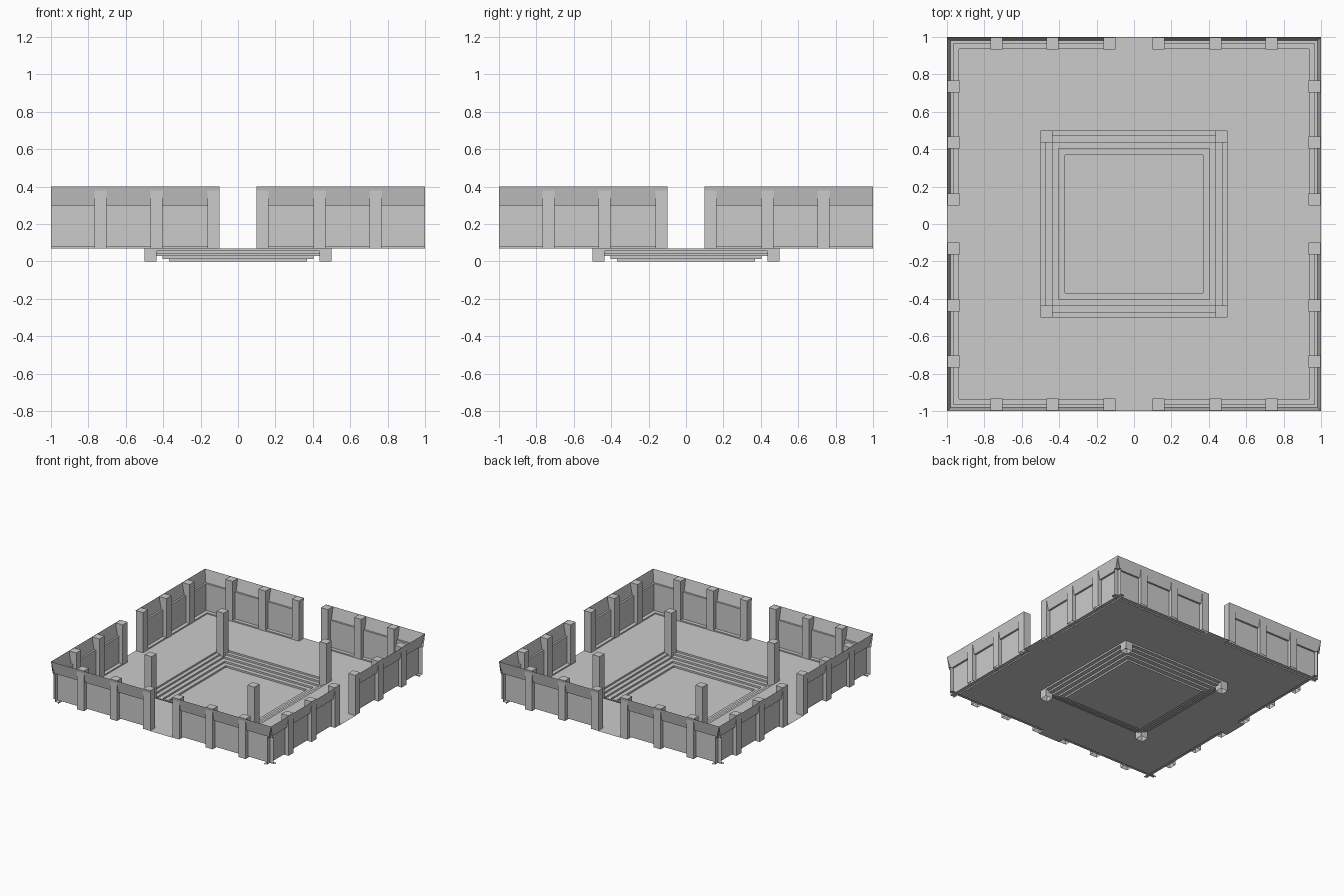
import bpy, bmesh
from math import pi
from mathutils import Matrix

if "Cube" in bpy.data.objects:
    bpy.data.objects.remove(bpy.data.objects["Cube"])

FLOOR, TOP = 0.07, 0.40
GAP, INNER = 0.10, 0.935          # half doorway width, inner wall line


def finish(bm, name):
    bmesh.ops.remove_doubles(bm, verts=bm.verts, dist=1e-5)
    me = bpy.data.meshes.new(name)
    bm.to_mesh(me)
    bm.free()
    ob = bpy.data.objects.new(name, me)
    bpy.context.collection.objects.link(ob)
    return ob


def quad(bm, pts):
    return bm.faces.new([bm.verts.new(p) for p in pts])


def open_box(bm, x0, x1, y0, y1, z0, z1):
    """Box with no bottom face."""
    m = Matrix.Translation(((x0 + x1) / 2, (y0 + y1) / 2, (z0 + z1) / 2)) \
        @ Matrix.Diagonal((x1 - x0, y1 - y0, z1 - z0, 1))
    verts = bmesh.ops.create_cube(bm, size=1, matrix=m)["verts"]
    faces = {f for v in verts for f in v.link_faces}
    bottom = [f for f in faces if f.calc_center_median().z < z0 + 1e-4]
    bmesh.ops.delete(bm, geom=bottom, context="FACES_ONLY")


def ring(bm, r0, z0, r1, z1):
    """Square band joining two concentric squares."""
    c = [(-1, -1), (1, -1), (1, 1), (-1, 1)]
    for (ax, ay), (bx, by) in zip(c, c[1:] + c[:1]):
        quad(bm, [(ax * r0, ay * r0, z0), (bx * r0, by * r0, z0),
                  (bx * r1, by * r1, z1), (ax * r1, ay * r1, z1)])


# Floor with doorway sills
bm = bmesh.new()
ring(bm, INNER, FLOOR, 0.5, FLOOR)
for i in range(4):
    f = quad(bm, [(-GAP, -1, FLOOR), (GAP, -1, FLOOR), (GAP, -INNER, FLOOR), (-GAP, -INNER, FLOOR)])
    bmesh.ops.rotate(bm, verts=f.verts, matrix=Matrix.Rotation(i * pi / 2, 3, "Z"))
finish(bm, "floor")

# Sunken stepped pit
bm = bmesh.new()
radii = [0.5, 0.47, 0.437, 0.403, 0.368]
drop = FLOOR / len(radii)
for i, r in enumerate(radii):
    z = FLOOR - i * drop
    ring(bm, r, z, r, z - drop)
    if i + 1 < len(radii):
        ring(bm, r, z - drop, radii[i + 1], z - drop)
r = radii[-1]
quad(bm, [(-r, -r, 0), (r, -r, 0), (r, r, 0), (-r, r, 0)])
finish(bm, "stepped_pit")

# Columns at the pit corners
bm = bmesh.new()
for sx in (-1, 1):
    for sy in (-1, 1):
        x, y = sx * 0.468, sy * 0.468
        open_box(bm, x - 0.032, x + 0.032, y - 0.032, y + 0.032, 0, TOP)
finish(bm, "pit_columns")

# Walls: thin stepped sheet with flared rim, and their pilasters
profile = [(INNER, FLOOR), (INNER, 0.08), (0.965, 0.08), (0.965, 0.30), (0.98, 0.30), (1.0, TOP)]
for i, side in enumerate(("front", "right", "back", "left")):
    wall, posts = bmesh.new(), bmesh.new()
    for s in (-1, 1):
        a, b = (GAP, 1.0) if s > 0 else (-1.0, -GAP)
        for (d0, z0), (d1, z1) in zip(profile, profile[1:]):
            quad(wall, [(b, -d0, z0), (a, -d0, z0), (a, -d1, z1), (b, -d1, z1)])
        for x in (0.132, 0.435, 0.735):
            open_box(posts, s * x - 0.032, s * x + 0.032, -0.996, -INNER + 0.002, FLOOR, TOP)
    for bm, part in ((wall, "wall"), (posts, "pilasters")):
        bmesh.ops.rotate(bm, verts=bm.verts, matrix=Matrix.Rotation(i * pi / 2, 3, "Z"))
        finish(bm, f"{side}_{part}")
